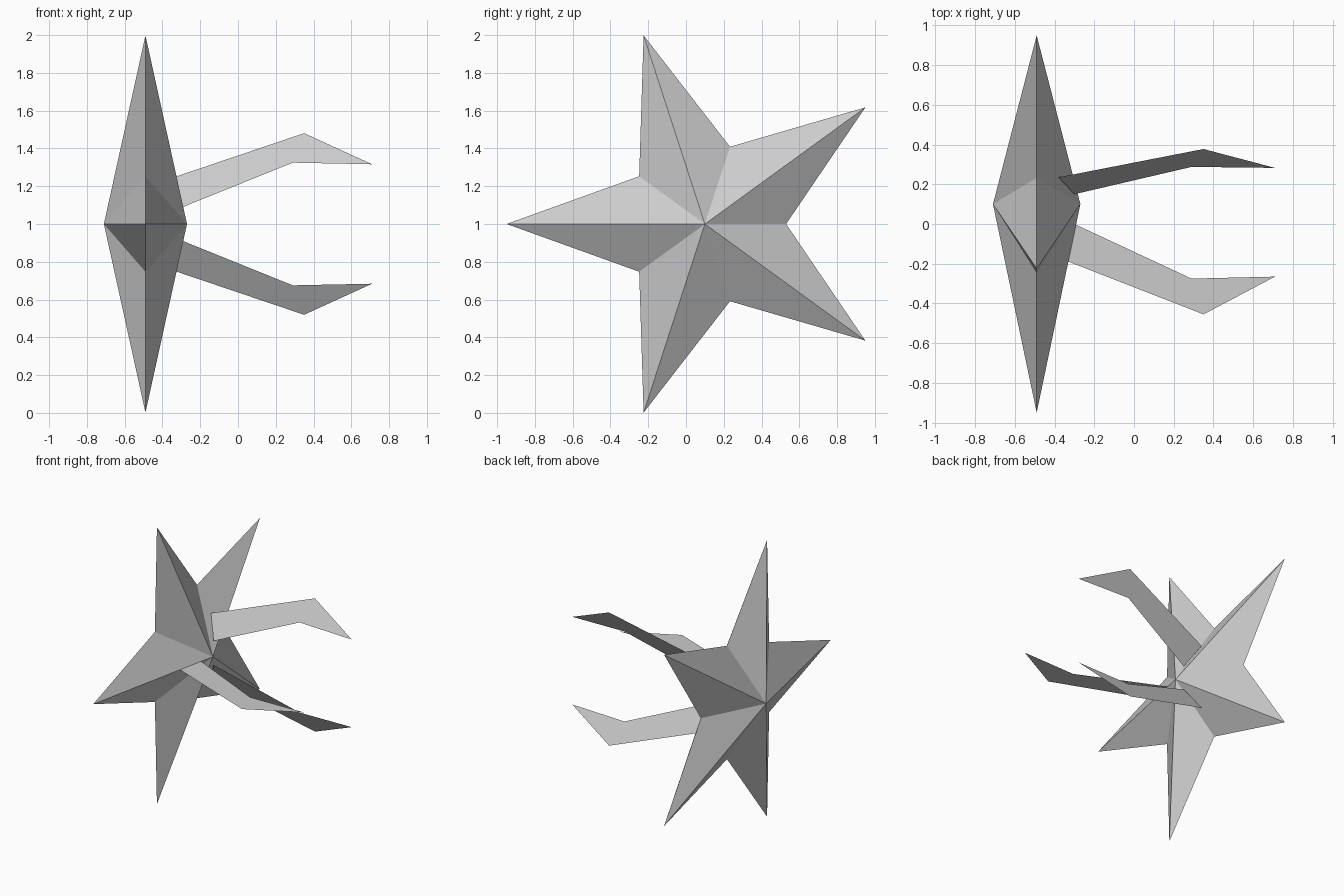
import bpy
import bmesh
from math import cos, sin, pi

cube = bpy.data.objects.get("Cube")
if cube:
    bpy.data.objects.remove(cube, do_unlink=True)

COLOUR = (0.6, 0.6, 0.6, 1)
grey = bpy.data.materials.new("plain grey")
grey.use_nodes = True
grey.diffuse_color = COLOUR
grey.node_tree.nodes["Principled BSDF"].inputs["Base Color"].default_value = COLOUR

CENTRE_Y, CENTRE_Z = 0.1, 1.0   # axis of the star, running along x


def polar(x, radius, angle):
    """Point around the star axis; angle zero points to the front."""
    return (x, CENTRE_Y - radius * cos(angle), CENTRE_Z + radius * sin(angle))


def add_object(name, bm):
    mesh = bpy.data.meshes.new(name)
    bm.to_mesh(mesh)
    bm.free()
    mesh.materials.append(grey)
    obj = bpy.data.objects.new(name, mesh)
    bpy.context.collection.objects.link(obj)
    return obj


# Five-pointed star: a zigzag rim joined to a peak on each side
bm = bmesh.new()
POINTS = 5
rim = [bm.verts.new(polar(-0.49, 0.43 if i % 2 else 1.05, i * pi / POINTS))
       for i in range(2 * POINTS)]
for peak_x in (-0.71, -0.27):
    peak = bm.verts.new(polar(peak_x, 0, 0))
    for i, vert in enumerate(rim):
        bm.faces.new((vert, rim[(i + 1) % len(rim)], peak))
bmesh.ops.recalc_face_normals(bm, faces=bm.faces)
add_object("star_body", bm)

# Three flat bent claws spaced evenly around the axis: (x, radius) outline
CLAW = [(-0.30, 0.10), (0.29, 0.375), (0.71, 0.365), (0.35, 0.555), (-0.38, 0.27)]
for name, turn in (("front_claw", 0), ("upper_claw", 1), ("lower_claw", 2)):
    bm = bmesh.new()
    corners = [bm.verts.new(polar(x, r, turn * 2 * pi / 3)) for x, r in CLAW]
    inner_root, inner_bend, tip, outer_bend, outer_root = corners
    bm.faces.new((inner_root, inner_bend, outer_bend, outer_root))
    bm.faces.new((inner_bend, tip, outer_bend))
    add_object(name, bm)
